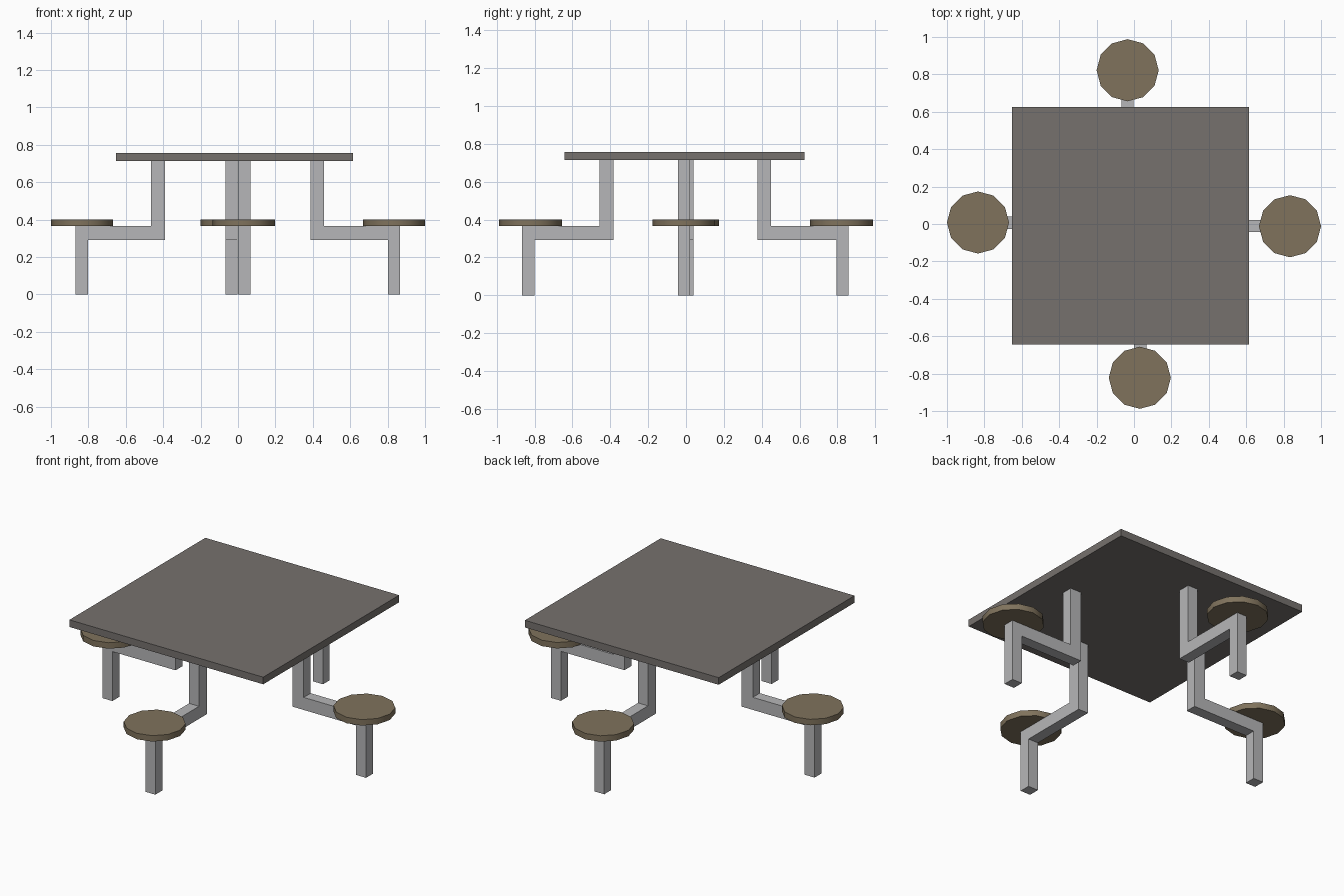
import bpy, bmesh, math
from mathutils import Matrix

if "Cube" in bpy.data.objects:
    bpy.data.objects.remove(bpy.data.objects["Cube"])


def material(name, rgb):
    m = bpy.data.materials.new(name)
    m.diffuse_color = (*rgb, 1)
    m.use_nodes = True
    m.node_tree.nodes["Principled BSDF"].inputs["Base Color"].default_value = m.diffuse_color
    return m


grey_top = material("dark grey tabletop", (0.18, 0.165, 0.155))
tan = material("tan seat", (0.215, 0.17, 0.108))
steel = material("light grey steel", (0.47, 0.47, 0.48))


def finish(bm, name, mat):
    bmesh.ops.recalc_face_normals(bm, faces=bm.faces)
    me = bpy.data.meshes.new(name)
    bm.to_mesh(me)
    bm.free()
    ob = bpy.data.objects.new(name, me)
    me.materials.append(mat)
    bpy.context.collection.objects.link(ob)
    return ob


def leg(name, angle, centre, outer, inner):
    """Stepped square-tube leg: profile (radius, z) extruded sideways."""
    o0, o1 = outer
    i0, i1 = inner
    profile = [(o1, 0), (o1, 0.366), (i1, 0.366), (i1, 0.715),
               (i0, 0.715), (i0, 0.292), (o0, 0.292), (o0, 0)]
    bm = bmesh.new()
    face = bm.faces.new([bm.verts.new((r, -0.0325, z)) for r, z in profile])
    ext = bmesh.ops.extrude_face_region(bm, geom=[face])
    moved = [g for g in ext["geom"] if isinstance(g, bmesh.types.BMVert)]
    bmesh.ops.translate(bm, verts=moved, vec=(0, 0.065, 0))
    bmesh.ops.transform(bm, verts=bm.verts, matrix=Matrix.Translation(
        (*centre, 0)) @ Matrix.Rotation(math.radians(angle), 4, 'Z'))
    finish(bm, name, steel)


def seat(name, x, y):
    """Twelve-sided seat disc with a softly shaded rim."""
    bm = bmesh.new()
    bmesh.ops.create_cone(bm, cap_ends=True, segments=12, radius1=0.166,
                          radius2=0.166, depth=0.035,
                          matrix=Matrix.Translation((x, y, 0.3825)))
    ob = finish(bm, name, tan)
    bpy.ops.object.select_all(action='DESELECT')
    ob.select_set(True)
    bpy.context.view_layer.objects.active = ob
    bpy.ops.object.shade_smooth_by_angle(angle=math.radians(40))


# Tabletop slab
bm = bmesh.new()
bmesh.ops.create_cube(bm, size=1, matrix=Matrix.Translation((-0.018, -0.009, 0.735))
                      @ Matrix.Diagonal((1.266, 1.268, 0.042, 1)))
finish(bm, "tabletop", grey_top)

# Legs and seats on the four sides, slightly staggered
leg("right_leg", 0, (0, -0.011), (0.802, 0.867), (0.387, 0.46))
leg("back_leg", 90, (-0.034, 0), (0.795, 0.858), (0.377, 0.449))
leg("left_leg", 180, (0, 0.007), (0.803, 0.868), (0.39, 0.464))
leg("front_leg", 270, (0.033, 0), (0.80, 0.865), (0.383, 0.457))

seat("right_seat", 0.834, -0.012)
seat("back_seat", -0.034, 0.822)
seat("left_seat", -0.834, 0.008)
seat("front_seat", 0.031, -0.822)
